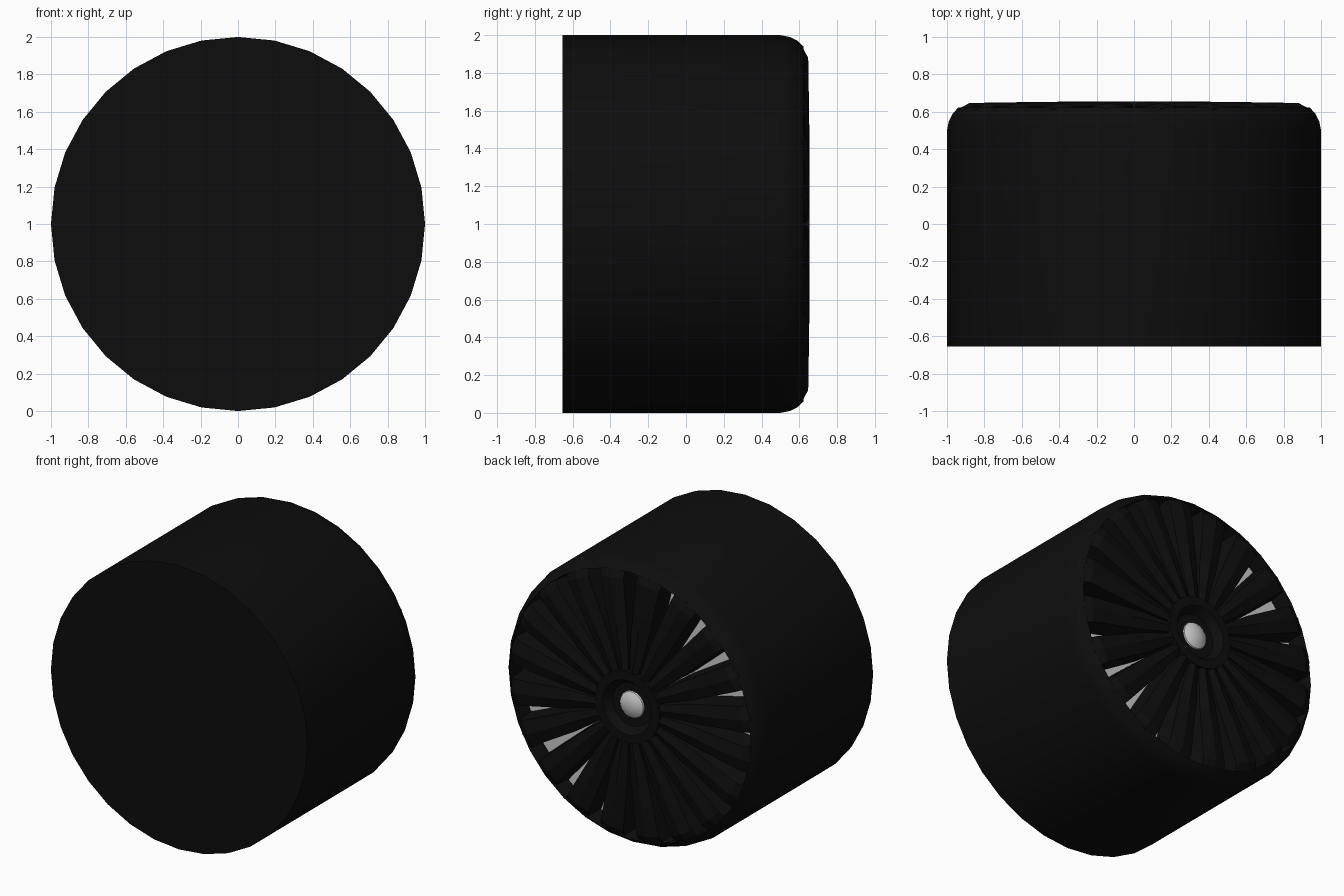
import bpy, bmesh, math
from math import sin, cos, pi, radians

if "Cube" in bpy.data.objects:
    bpy.data.objects.remove(bpy.data.objects["Cube"])

black = bpy.data.materials.new("black")
black.diffuse_color = (0.004, 0.004, 0.004, 1)
black.use_nodes = True
black.node_tree.nodes["Principled BSDF"].inputs["Base Color"].default_value = black.diffuse_color


def finish(bm, name, mat=None, angle=35):
    bmesh.ops.remove_doubles(bm, verts=bm.verts[:], dist=1e-5)
    bmesh.ops.recalc_face_normals(bm, faces=bm.faces[:])
    me = bpy.data.meshes.new(name)
    bm.to_mesh(me)
    bm.free()
    ob = bpy.data.objects.new(name, me)
    bpy.context.collection.objects.link(ob)
    if mat:
        me.materials.append(mat)
    bpy.ops.object.select_all(action='DESELECT')
    ob.select_set(True)
    bpy.context.view_layer.objects.active = ob
    bpy.ops.object.shade_smooth_by_angle(angle=radians(angle))
    return ob


def lathe(name, profile, mat=None, n=32):
    # spin (radius, y) points around the horizontal axis at z = 1
    bm = bmesh.new()
    vs = [bm.verts.new((r, y, 1)) for r, y in profile]
    es = [bm.edges.new(p) for p in zip(vs, vs[1:])]
    bmesh.ops.spin(bm, geom=vs + es, cent=(0, 0, 1), axis=(0, 1, 0),
                   angle=2 * pi, steps=n, use_merge=True)
    return finish(bm, name, mat)


# Drum casing: closed flat front, rounded rear shoulder
lathe("casing", [(0, -.655), (1, -.655), (1, .5), (.99, .55), (.97, .59),
                 (.94, .622), (.92, .50)], black)

# Grey plate seen through the slots
lathe("back_plate", [(0, .49), (.93, .49)])

# Central collar and grey domed cap
lathe("hub_collar", [(.27, .49), (.25, .655), (.19, .655), (.15, .60), (.0, .59)], black)
lathe("hub_cap", [(.10, .58), (.09, .605), (.06, .622), (.03, .63), (0, .632)])

# Twenty wedge blades with narrow tapering slots between them
COUNT = 20
bm = bmesh.new()
step = 2 * pi / COUNT
# radius, top height, half gap at the floor, half gap at the top
stations = [(.22, .655, 0, .004), (.50, .653, .004, .012), (.70, .650, .02, .032),
            (.89, .647, .036, .05), (.945, .618, .038, .052)]
for k in range(COUNT):
    mid = (k + .5) * step
    rings = []
    for r, top, gap_low, gap_top in stations:
        ring = []
        for side, y, gap in ((-1, .49, gap_low), (-1, top - .02, gap_top),
                             (0, top, 0), (1, top - .02, gap_top), (1, .49, gap_low)):
            a = mid + side * (step / 2 - gap / r)
            ring.append(bm.verts.new((r * cos(a), y, 1 + r * sin(a))))
        rings.append(ring)
    for p, q in zip(rings, rings[1:]):
        for i in range(5):
            j = (i + 1) % 5
            bm.faces.new((p[i], p[j], q[j], q[i]))
    bm.faces.new(rings[0])
    bm.faces.new(rings[-1])
finish(bm, "fan_blades", black, 20)
